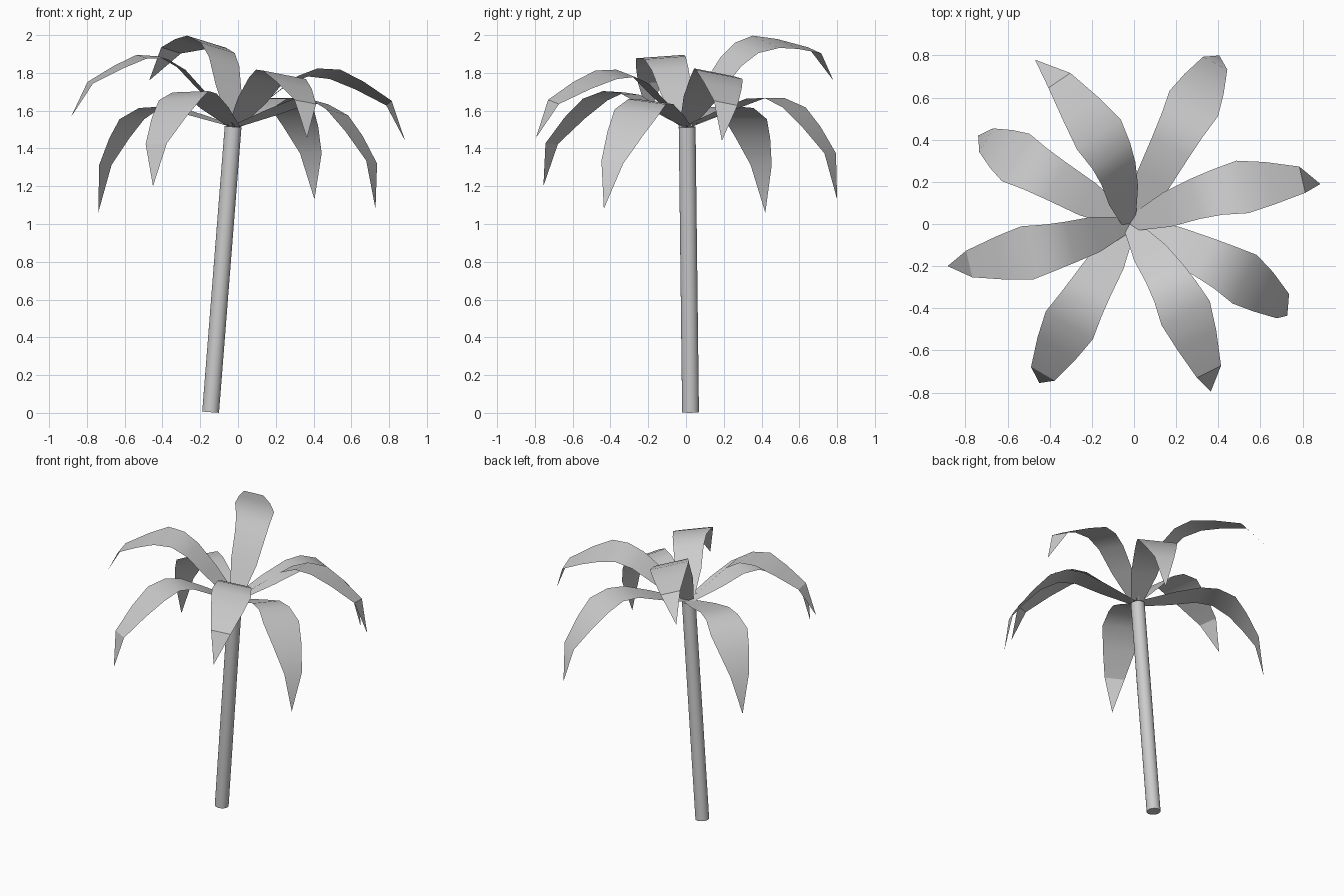
import bpy, math
from mathutils import Vector, Matrix

if "Cube" in bpy.data.objects:
    bpy.data.objects.remove(bpy.data.objects["Cube"])

CROWN = Vector((-0.02, 0.0, 1.515))
CHORD = 0.92

# Leaf profile: distance along chord, height above chord, half width,
# share of the peak shift and lift, share of the droop shift
PROFILE = [(0.0, 0.0, 0.035, 0, 0), (0.17, 0.16, 0.085, 0.4, 0),
           (0.30, 0.278, 0.10, 0.8, 0), (0.40, 0.325, 0.112, 1, 0),
           (0.52, 0.325, 0.13, 1, 0), (0.66, 0.275, 0.105, 0.5, 0.5),
           (0.825, 0.195, 0.065, 0, 1)]

# Leaf tip position, roll in degrees, shift and lift of the peak, droop shift
LEAVES = [((0.885, 0.19, 1.44), 11, 0.01, 0.0, 0.0),
          ((0.405, 0.80, 1.13), 0, 0.0, 0.0, 0.03),
          ((-0.47, 0.78, 1.76), -15, 0.015, 0.0, 0.0),
          ((-0.74, 0.42, 1.06), 0, -0.005, 0.0, 0.06),
          ((-0.885, -0.20, 1.565), 4, 0.025, 0.03, 0.0),
          ((-0.45, -0.755, 1.20), -2, -0.045, 0.0, 0.025),
          ((0.365, -0.795, 1.455), 10, -0.025, 0.0, 0.01),
          ((0.728, -0.435, 1.08), 8, -0.04, 0.0, 0.045)]


def add_leaf(name, tip, roll, shift, lift, droop):
    tip = Vector(tip)
    chord = tip - CROWN
    along = chord.normalized()
    side = Vector((0, 0, 1)).cross(along).normalized()
    side = Matrix.Rotation(-math.radians(roll), 3, along) @ side
    up = along.cross(side)
    s = chord.length / CHORD
    verts = []
    for d, h, w, peak, end in PROFILE:
        d += shift * peak - droop * end
        mid = CROWN + (along * d + up * (h + lift * peak)) * s
        verts += [mid + side * w, mid - side * w]
    verts.append(tip)
    n = len(PROFILE)
    faces = [(2 * i, 2 * i + 1, 2 * i + 3, 2 * i + 2) for i in range(n - 1)]
    faces.append((2 * n - 2, 2 * n - 1, 2 * n))
    mesh = bpy.data.meshes.new(name)
    mesh.from_pydata(verts, [], faces)
    obj = bpy.data.objects.new(name, mesh)
    bpy.context.collection.objects.link(obj)
    smooth(obj)


def smooth(obj):
    bpy.ops.object.select_all(action='DESELECT')
    obj.select_set(True)
    bpy.context.view_layer.objects.active = obj
    bpy.ops.object.shade_smooth_by_angle(angle=math.radians(30))


# Crown of drooping leaves
for i, leaf in enumerate(LEAVES):
    add_leaf(f"leaf_{i + 1}", *leaf)

# Leaning trunk
bottom, top = Vector((-0.145, 0.024, 0.004)), Vector((-0.026, 0.006, 1.515))
axis = top - bottom
bpy.ops.mesh.primitive_cylinder_add(vertices=20, radius=0.045, depth=axis.length,
                                    location=(bottom + top) / 2,
                                    rotation=axis.to_track_quat('Z', 'Y').to_euler())
trunk = bpy.context.object
trunk.name = "trunk"
smooth(trunk)
